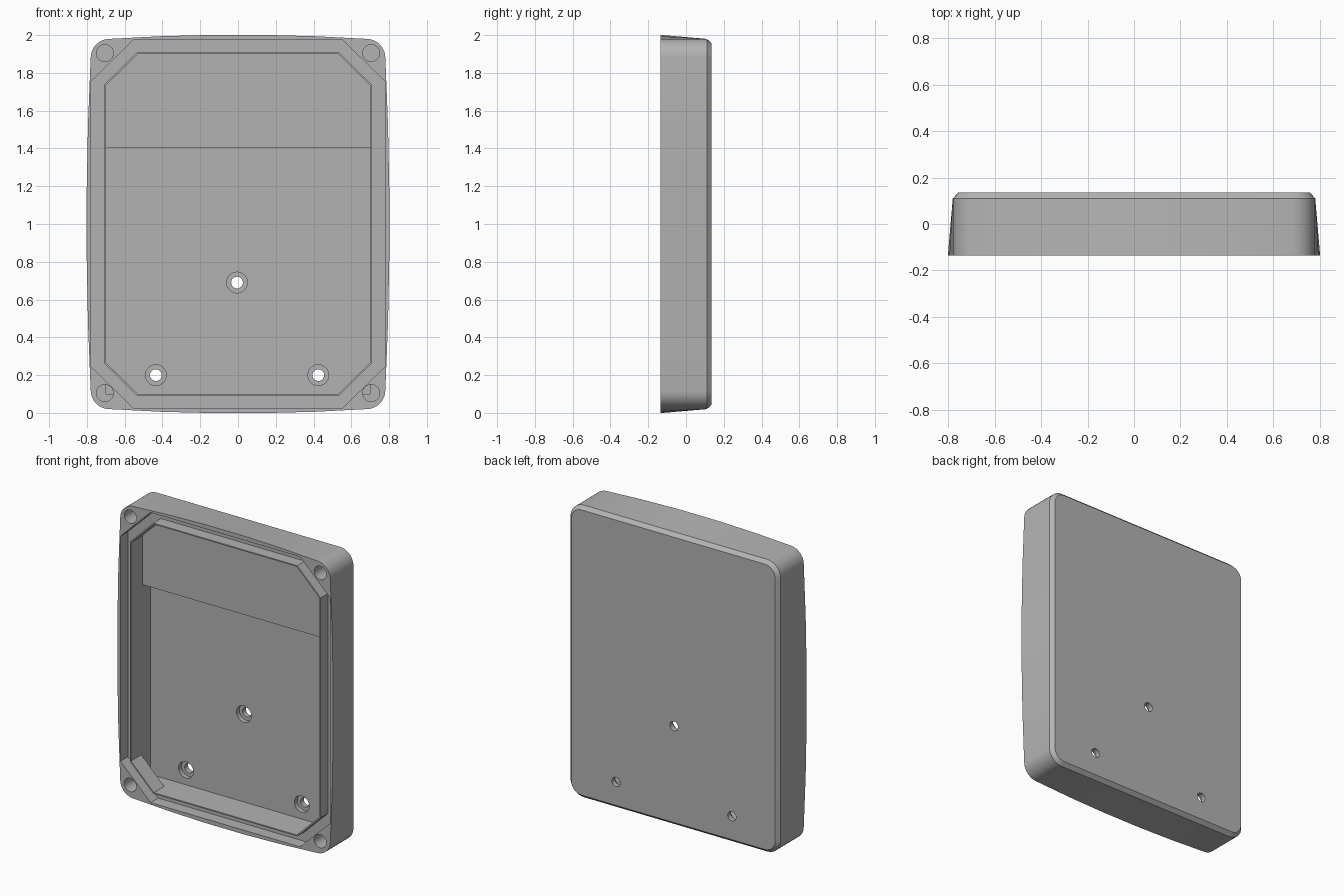
import bpy, bmesh, math

cube = bpy.data.objects.get("Cube")
if cube:
    bpy.data.objects.remove(cube)

FRONT, BACK = -0.135, 0.135
MID = 1.0                    # height of the case centre
RECESS_Y = FRONT + 0.08      # floor of the seal groove
PLATE_Y = FRONT + 0.11       # underside of the corner plates
FLOOR_Y, SHELF_Y = 0.07, -0.015

grey = bpy.data.materials.new("case_grey")
grey.use_nodes = True
grey.diffuse_color = (0.45, 0.45, 0.45, 1)
grey.node_tree.nodes["Principled BSDF"].inputs["Base Color"].default_value = (0.45, 0.45, 0.45, 1)


def loft(name, rings, closed=False):
    """Skin rings of points; cap the ends, or join last to first when closed."""
    bm = bmesh.new()
    loops = [[bm.verts.new(p) for p in ring] for ring in rings]
    pairs = list(zip(loops, loops[1:]))
    if closed:
        pairs.append((loops[-1], loops[0]))
    else:
        bm.faces.new(loops[0])
        bm.faces.new(loops[-1])
    for a, b in pairs:
        for i in range(len(a)):
            j = (i + 1) % len(a)
            bm.faces.new((a[i], a[j], b[j], b[i]))
    bmesh.ops.recalc_face_normals(bm, faces=bm.faces)
    mesh = bpy.data.meshes.new(name)
    bm.to_mesh(mesh)
    bm.free()
    obj = bpy.data.objects.new(name, mesh)
    bpy.context.collection.objects.link(obj)
    mesh.materials.append(grey)
    return obj


def at(points, y):
    return [(x, y, z + MID) for x, z in points]


def rounded(hw, hh, r, bulge=0.0, steps=8, side=5):
    """Rounded rectangle whose sides may bow outwards."""
    pts = []
    for q, (sx, sz) in enumerate([(1, 1), (-1, 1), (-1, -1), (1, -1)]):
        for i in range(steps + 1):
            a = math.pi / 2 * (q + i / steps)
            pts.append((sx * (hw - r) + r * math.cos(a), sz * (hh - r) + r * math.sin(a)))
        nx, nz = [(-1, 1), (-1, -1), (1, -1), (1, 1)][q]
        a = math.pi / 2 * (q + 1)
        end = (nx * (hw - r) + r * math.cos(a), nz * (hh - r) + r * math.sin(a))
        x0, z0 = pts[-1]
        for i in range(1, side):
            t = i / side
            b = bulge * 4 * t * (1 - t)
            pts.append((x0 + (end[0] - x0) * t + b * math.cos(a),
                        z0 + (end[1] - z0) * t + b * math.sin(a)))
    return pts


def octagon(hw, hh, cx, cz):
    """Rectangle with cut corners; cx and cz are where the cuts start."""
    quarter = [(hw, cz), (cx, hh)]
    return (quarter + [(-x, z) for x, z in reversed(quarter)]
            + [(-x, -z) for x, z in quarter] + [(x, -z) for x, z in reversed(quarter)])


def box(name, hw, z0, z1, y0, y1):
    pts = [(-hw, z0 - MID), (hw, z0 - MID), (hw, z1 - MID), (-hw, z1 - MID)]
    return loft(name, [at(pts, y0), at(pts, y1)])


def cylinder(name, x, z, r, y0, y1, n=32):
    pts = [(x + r * math.cos(math.tau * i / n), z - MID + r * math.sin(math.tau * i / n))
           for i in range(n)]
    return loft(name, [at(pts, y0), at(pts, y1)])


# Outer body: bowed front rim, straight back edge, chamfered back
case = loft("enclosure_case", [
    at(rounded(0.78, 0.98, 0.1, 0.022), FRONT),
    at(rounded(0.78, 0.98, 0.1), 0.11),
    at(rounded(0.757, 0.957, 0.077), BACK)])

# Cutters: seal groove that leaves a thin tongue, opening, and stepped cavity
groove_out = octagon(0.778, 0.973, 0.555, 0.755)
groove_in = octagon(0.708, 0.908, 0.535, 0.738)
cutters = [
    loft("groove_cutter", [at(groove_out, FRONT - 0.05), at(groove_out, RECESS_Y),
                           at(groove_in, RECESS_Y), at(groove_in, FRONT - 0.05)], closed=True),
    box("cavity_cutter", 0.7, 0.1, 1.405, PLATE_Y, FLOOR_Y),
    box("shelf_cutter", 0.7, 1.38, 1.9, PLATE_Y, SHELF_Y)]
opening = octagon(0.7, 0.9, 0.53, 0.733)
cutters.append(loft("opening_cutter", [at(opening, FRONT - 0.05), at(opening, PLATE_Y + 0.005)]))

# Corner screw holes
for x in (-0.705, 0.705):
    for z in (0.105, 1.905):
        cutters.append(cylinder("screw_hole_cutter", x, z, 0.045, FRONT - 0.05, 0.04))

# Counterbored mounting holes through the back
for x, z in [(-0.005, 0.69), (-0.435, 0.2), (0.425, 0.2)]:
    cutters.append(cylinder("mount_hole_cutter", x, z, 0.031, 0, BACK + 0.05))
    cutters.append(cylinder("counterbore_cutter", x, z, 0.055, 0, FLOOR_Y + 0.03))

bpy.context.view_layer.objects.active = case
for cutter in cutters:
    cutter.hide_render = True
    mod = case.modifiers.new("cut", 'BOOLEAN')
    mod.operation, mod.solver, mod.object = 'DIFFERENCE', 'EXACT', cutter
    bpy.ops.object.modifier_apply(modifier=mod.name)
    bpy.data.objects.remove(cutter)

bpy.ops.object.select_all(action='DESELECT')
case.select_set(True)
bpy.ops.object.shade_smooth_by_angle(angle=math.radians(30))
